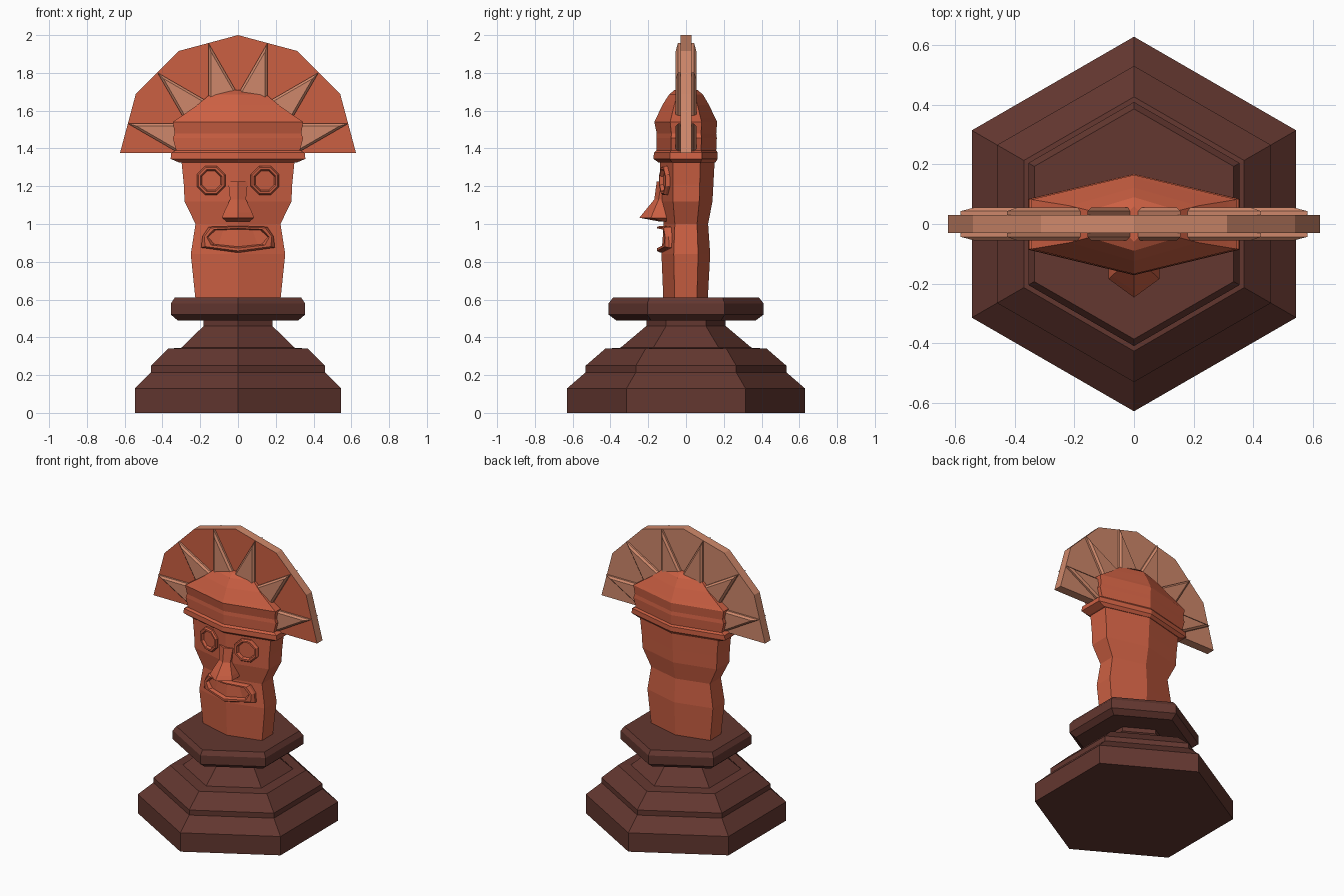
import bpy, bmesh
from math import sin, cos, pi, tan, radians

if "Cube" in bpy.data.objects:
    bpy.data.objects.remove(bpy.data.objects["Cube"])


def material(name, rgb):
    m = bpy.data.materials.new(name)
    m.diffuse_color = (*rgb, 1)
    m.use_nodes = True
    m.node_tree.nodes["Principled BSDF"].inputs["Base Color"].default_value = m.diffuse_color
    return m


RED = material("terracotta red", (0.60, 0.115, 0.055))
LIGHT = material("light clay", (0.62, 0.245, 0.145))
BROWN = material("dark brown", (0.125, 0.038, 0.029))


def loft(name, loops, mats, rule=None, cap_start=True):
    """Skin a stack of equal-length point loops and cap the ends."""
    bm = bmesh.new()
    rings = [[bm.verts.new(p) for p in loop] for loop in loops]
    n = len(rings[0])
    for a, b in zip(rings, rings[1:]):
        for i in range(n):
            j = (i + 1) % n
            bm.faces.new((a[i], a[j], b[j], b[i]))
    if cap_start:
        bm.faces.new(rings[0][::-1])
    bm.faces.new(rings[-1])
    bmesh.ops.recalc_face_normals(bm, faces=bm.faces)
    bm.normal_update()
    if rule:
        for f in bm.faces:
            f.material_index = rule(f)
    me = bpy.data.meshes.new(name)
    bm.to_mesh(me)
    bm.free()
    for m in mats:
        me.materials.append(m)
    ob = bpy.data.objects.new(name, me)
    bpy.context.collection.objects.link(ob)
    return ob


def hexagon(z, hx, front, back):
    return [(0, -front, z), (hx, -front / 2, z), (hx, back / 2, z),
            (0, back, z), (-hx, back / 2, z), (-hx, -front / 2, z)]


def regular(z, hx):
    r = hx / cos(pi / 6)
    return hexagon(z, hx, r, r)


# Stepped hexagonal pedestal and its collar
loft("pedestal", [regular(z, w) for z, w in (
    (0, .545), (.13, .545), (.215, .46), (.25, .46), (.34, .37),
    (.345, .30), (.46, .182), (.50, .182))], [BROWN])
loft("collar", [regular(z, w) for z, w in (
    (.49, .32), (.52, .355), (.58, .355), (.61, .335))], [BROWN])

# Flattened hexagonal head
loft("head", [hexagon(*r) for r in (
    (.60, .225, .12, .115), (.84, .25, .13, .128), (1.0, .225, .118, .117),
    (1.12, .283, .137, .14), (1.21, .287, .137, .145), (1.34, .30, .137, .152))], [RED])

# Hat with rim, band and low dome
loft("hat", [hexagon(*r) for r in (
    (1.325, .31, .145, .155), (1.345, .357, .172, .168), (1.378, .353, .17, .168),
    (1.39, .328, .157, .16), (1.455, .345, .157, .163), (1.48, .335, .155, .16),
    (1.54, .345, .168, .165), (1.56, .315, .158, .155), (1.63, .215, .125, .122),
    (1.685, .15, .09, .09), (1.71, .03, .06, .06))], [RED])

# Crest: half of a twelve-sided disc, red on the front, light elsewhere
CZ, R = 1.375, .625
fan = [(R * cos(i * pi / 6), CZ + R * sin(i * pi / 6)) for i in range(7)]
loft("crest", [[(x, y, z) for x, z in fan] for y in (-.03, .03)], [RED, LIGHT],
     lambda f: 0 if f.normal.y < -.5 else 1)

# Bevelled rays through the crest
tip = R * cos(pi / 12)
for k in range(6):
    a = radians(15 + 30 * k)

    def ray(inset, y):
        t = tip - inset / sin(radians(15))
        w = tan(radians(15)) * (t - .3)
        return [(r * cos(a) - s * sin(a), y, CZ + r * sin(a) + s * cos(a))
                for r, s in ((t, 0), (.3, w), (.3, -w))]
    loft(f"crest_ray_{k + 1}", [ray(.012, -.055), ray(0, -.043), ray(0, .043),
                                ray(.012, .055)], [LIGHT])


def on_face(pts, out, ridge):
    """Drape front-view points on the sloping face, raised by out."""
    return [(x, -ridge + .24 * abs(x) - out, z) for x, z in pts]


# Octagonal eye rims with sunken centres
for side, label in ((-1, "left"), (1, "right")):
    def octagon(r):
        return [(side * .142 + r * cos((i + .5) * pi / 4), 1.23 + r * sin((i + .5) * pi / 4))
                for i in range(8)]
    loft(f"eye_{label}", [on_face(octagon(r), o, .138) for r, o in (
        (.082, -.02), (.082, .012), (.074, .022), (.062, .022), (.054, .004))], [RED])

# Mouth: raised lips round a shallow opening
lips = [(0, .99), (.155, .985), (.188, .935), (.195, .875), (0, .848),
        (-.195, .875), (-.188, .935), (-.155, .985)]
inner = [(0, .972), (.12, .967), (.158, .93), (.125, .893), (0, .88),
         (-.125, .893), (-.158, .93), (-.12, .967)]


def blend(t):
    return [(a + (c - a) * t, b + (d - b) * t) for (a, b), (c, d) in zip(lips, inner)]


loft("mouth", [on_face(blend(t), o, .125) for t, o in (
    (0, -.03), (0, .012), (.3, .028), (.75, .028), (1, .004))], [RED])

# Wedge nose with a flared, pointed tip
loft("nose", [[(-w, -.09, z), (-w, -s, z), (0, -c, z), (w, -s, z), (w, -.09, z)]
              for z, w, s, c in ((1.012, .06, .12, .135), (1.033, .085, .185, .247),
                                 (1.06, .075, .175, .225), (1.13, .042, .145, .168),
                                 (1.225, .052, .13, .155))], [RED])
